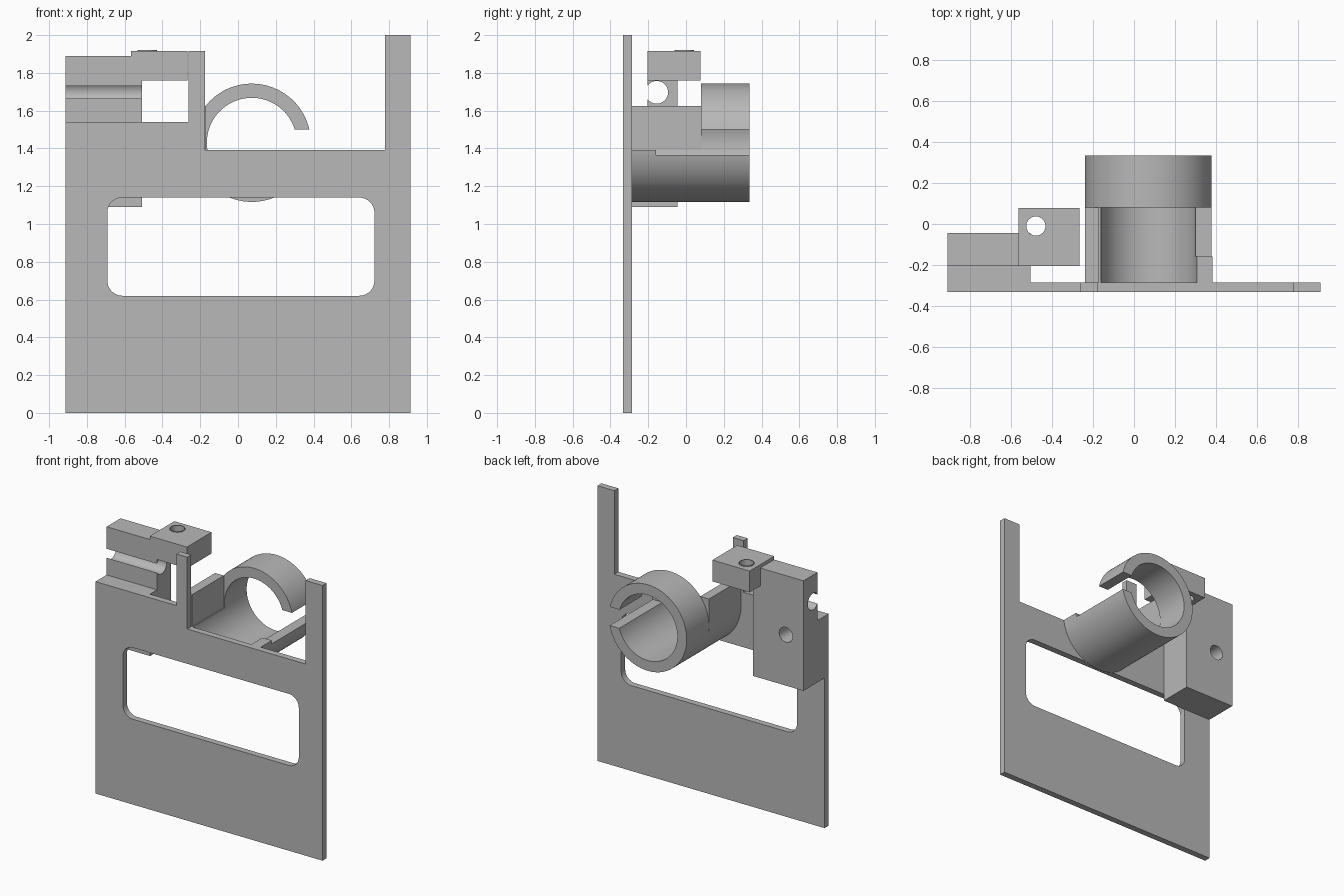
import bpy, bmesh
from math import sin, cos, asin, pi, radians

if "Cube" in bpy.data.objects:
    bpy.data.objects.remove(bpy.data.objects["Cube"], do_unlink=True)

GREY = (0.48, 0.48, 0.48, 1)
mat = bpy.data.materials.new("plain grey")
mat.use_nodes = True
mat.diffuse_color = GREY
mat.node_tree.nodes["Principled BSDF"].inputs["Base Color"].default_value = GREY

FRONT, BACK = -0.333, -0.287          # plate thickness
CX, CZ, R_OUT, R_IN = 0.073, 1.43, 0.313, 0.238   # tube section


def prism(name, outline, axis, lo, hi):
    """Extrude a 2D outline along an axis from lo to hi."""
    place = {"x": lambda p, d: (d, p[0], p[1]),
             "y": lambda p, d: (p[0], d, p[1]),
             "z": lambda p, d: (p[0], p[1], d)}[axis]
    bm = bmesh.new()
    face = bm.faces.new([bm.verts.new(place(p, lo)) for p in outline])
    moved = bmesh.ops.extrude_face_region(bm, geom=[face])["geom"]
    shift = place((0, 0), hi - lo)
    bmesh.ops.translate(bm, vec=shift,
                        verts=[v for v in moved if isinstance(v, bmesh.types.BMVert)])
    bmesh.ops.recalc_face_normals(bm, faces=bm.faces)
    mesh = bpy.data.meshes.new(name)
    bm.to_mesh(mesh)
    bm.free()
    mesh.materials.append(mat)
    obj = bpy.data.objects.new(name, mesh)
    bpy.context.collection.objects.link(obj)
    return obj


def box(name, x0, x1, y0, y1, z0, z1):
    return prism(name, [(x0, z0), (x1, z0), (x1, z1), (x0, z1)], "y", y0, y1)


def arc(cx, cy, r, a0, a1, n):
    return [(cx + r * cos(a0 + (a1 - a0) * i / n), cy + r * sin(a0 + (a1 - a0) * i / n))
            for i in range(n + 1)]


def circle(cx, cy, r, n=48):
    return arc(cx, cy, r, 0, 2 * pi, n)[:-1]


def cut(obj, cutter):
    mod = obj.modifiers.new("cut", "BOOLEAN")
    mod.operation, mod.solver, mod.object = "DIFFERENCE", "EXACT", cutter
    cutter.hide_render = True
    cutter.hide_set(True)
    cutter.display_type = "WIRE"
    bpy.context.view_layer.update()
    graph = bpy.context.evaluated_depsgraph_get()
    result = bpy.data.meshes.new_from_object(obj.evaluated_get(graph))
    obj.modifiers.clear()
    obj.data = result
    bpy.data.objects.remove(cutter, do_unlink=True)


def band(name, angle_start, angle_end, y0, y1):
    """Tube wall between two ends; each end is a function of radius."""
    outer = arc(CX, CZ, R_OUT, angle_start(R_OUT), angle_end(R_OUT), 48)
    inner = arc(CX, CZ, R_IN, angle_start(R_IN), angle_end(R_IN), 48)
    return prism(name, outer + inner[::-1], "y", y0, y1)


def right_end(z):
    return lambda r: asin((z - CZ) / r)


def left_end(z, turn=0):
    return lambda r: pi - asin((z - CZ) / r) + turn


# Front plate with post, tall tab and rounded window
plate = prism("front_plate",
              [(-0.913, 0), (0.913, 0), (0.913, 2), (0.777, 2), (0.777, 1.393),
               (-0.175, 1.393), (-0.175, 1.915), (-0.263, 1.915), (-0.263, 1.54),
               (-0.913, 1.54)], "y", FRONT, BACK)
rad, window = 0.08, []
for i, (x, z) in enumerate([(0.722, 1.14), (-0.692, 1.14), (-0.692, 0.62), (0.722, 0.62)]):
    sx = -1 if x > 0 else 1
    sz = -1 if z > 1 else 1
    window += arc(x + sx * rad, z + sz * rad, rad, i * pi / 2, (i + 1) * pi / 2, 10)
cut(plate, prism("window_cutter", window, "y", FRONT - 0.1, BACK + 0.1))

# Clamp block, stepped back above the plate
block = prism("clamp_block",
              [(BACK, 1.09), (-0.045, 1.09), (-0.045, 1.89), (-0.205, 1.89),
               (-0.205, 1.54), (BACK, 1.54)], "x", -0.913, -0.507)
cut(block, prism("rod_cutter", circle(-0.155, 1.697, 0.06), "x", -1.1, -0.4))
cut(block, prism("screw_cutter", circle(-0.772, 1.46, 0.054), "y", -0.25, 0.1))

# Overhanging lug with vertical hole and thin rim
lug = box("lug", -0.566, -0.267, -0.205, 0.078, 1.76, 1.915)
cut(lug, prism("lug_cutter", circle(-0.48, -0.01, 0.047), "z", 1.6, 2.1))
rim = prism("lug_rim", circle(-0.48, -0.01, 0.052), "z", 1.913, 1.92)
cut(rim, prism("rim_cutter", circle(-0.48, -0.01, 0.047), "z", 1.6, 2.1))

# Tube: open trough, split collar at the back, side wall and ledge
trough = band("tube_trough", left_end(1.393), right_end(1.365), BACK, 0.335)
for o in (trough,):
    bpy.data.objects.remove(o, do_unlink=True)
trough = band("tube_trough", left_end(1.393),
              lambda r: 2 * pi + right_end(1.365)(r), BACK, 0.335)
collar = band("tube_collar", right_end(1.50), left_end(1.393), 0.08, 0.335)
ledge = band("tube_ledge", right_end(1.365), right_end(1.393), BACK, -0.16)
wall = box("tube_side_wall", CX - R_OUT, -0.17, BACK, 0.08, 1.393, 1.625)

# Smooth curved walls, keep sharp edges
for obj in (plate, block, lug, rim, trough, collar, ledge, wall):
    bpy.ops.object.select_all(action="DESELECT")
    obj.select_set(True)
    bpy.context.view_layer.objects.active = obj
    bpy.ops.object.shade_smooth_by_angle(angle=radians(30))
